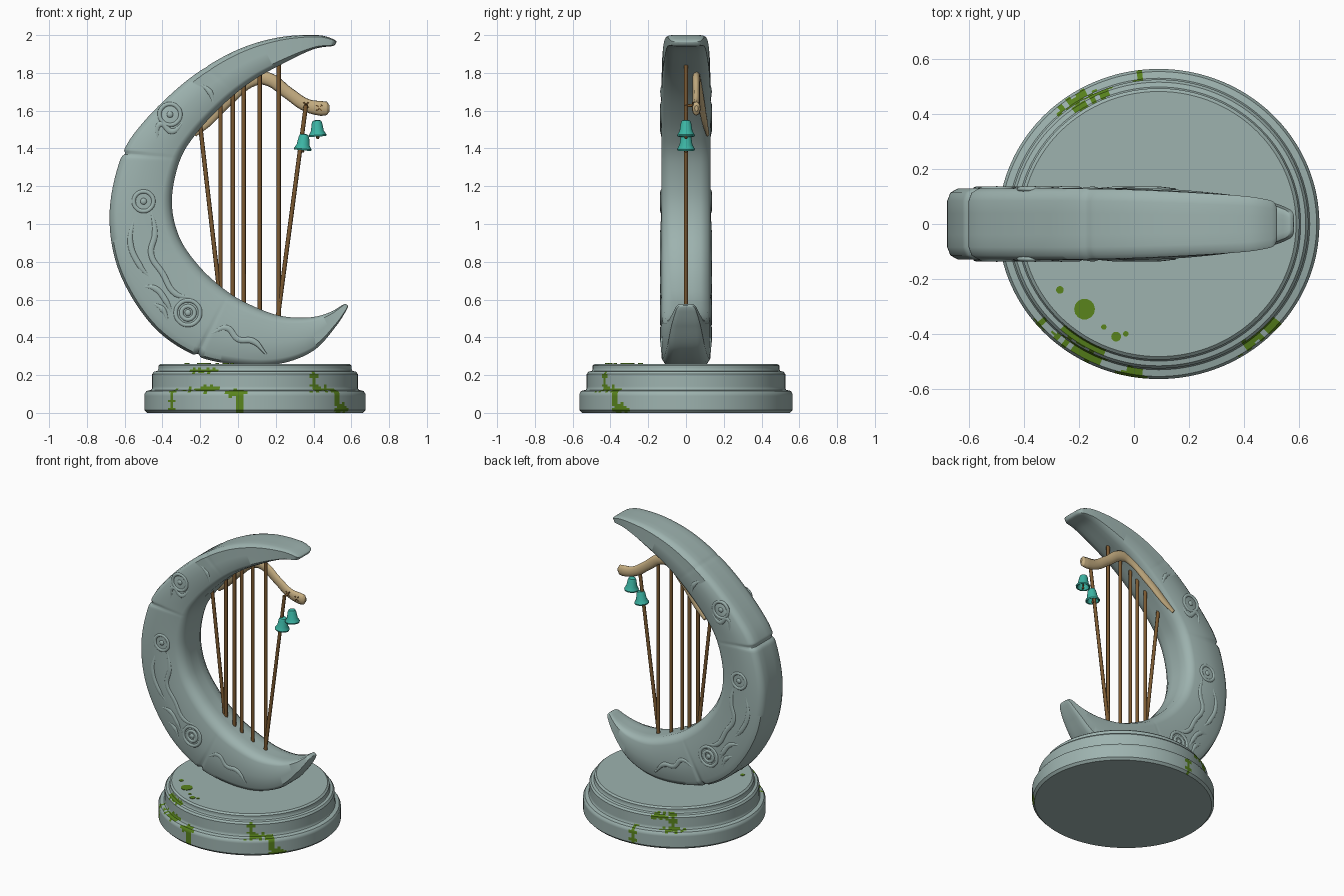
import bpy, bmesh, math
from mathutils import Vector

if "Cube" in bpy.data.objects:
    bpy.data.objects.remove(bpy.data.objects["Cube"])


def material(name, rgb):
    m = bpy.data.materials.new(name)
    m.use_nodes = True
    m.diffuse_color = (*rgb, 1)
    m.node_tree.nodes["Principled BSDF"].inputs["Base Color"].default_value = (*rgb, 1)
    return m


STONE = material("grey green stone", (.34, .45, .43))
MOSS = material("moss green", (.1, .23, .012))
CORD = material("brown string", (.2, .1, .03))
WOOD = material("pale wood", (.56, .42, .22))
TEAL = material("teal metal", (.045, .46, .37))


def smooth(ob, angle):
    bpy.ops.object.select_all(action="DESELECT")
    ob.select_set(True)
    bpy.context.view_layer.objects.active = ob
    bpy.ops.object.shade_smooth_by_angle(angle=math.radians(angle))


def loft(name, rings, mats, angle=40, rule=None):
    """Skin a list of point rings, cap both ends, colour faces by a rule."""
    bm = bmesh.new()
    rows = [[bm.verts.new(p) for p in ring] for ring in rings]
    n = len(rows[0])
    for a, b in zip(rows, rows[1:]):
        for i in range(n):
            bm.faces.new((a[i], a[(i + 1) % n], b[(i + 1) % n], b[i]))
    bm.faces.new(rows[0])
    bm.faces.new(rows[-1])
    bmesh.ops.recalc_face_normals(bm, faces=bm.faces)
    if rule:
        for f in bm.faces:
            f.material_index = rule(f.calc_center_median())
    mesh = bpy.data.meshes.new(name)
    bm.to_mesh(mesh)
    bm.free()
    for m in mats:
        mesh.materials.append(m)
    ob = bpy.data.objects.new(name, mesh)
    bpy.context.collection.objects.link(ob)
    smooth(ob, angle)
    return ob


def lathe(name, profile, mats, segs, rule=None):
    turn = [math.tau * i / segs for i in range(segs)]
    rings = [[(r * math.cos(a), r * math.sin(a), z) for a in turn] for r, z in profile]
    return loft(name, rings, mats, 35, rule)


def tube(name, points, radius, mat, radii=None, cyclic=False, flat=1, curved=True):
    """Round rod along a path; flat squashes its thickness in y."""
    cu = bpy.data.curves.new(name, "CURVE")
    cu.dimensions = "3D"
    cu.bevel_depth = radius
    cu.bevel_resolution = 2
    cu.resolution_u = 6
    cu.use_fill_caps = True
    cu.materials.append(mat)
    sp = cu.splines.new("BEZIER" if curved else "POLY")
    pts = sp.bezier_points if curved else sp.points
    pts.add(len(points) - 1)
    for i, (p, co) in enumerate(zip(pts, points)):
        co = (co[0], co[1] / flat, co[2])
        p.co = co if curved else (*co, 1)
        p.radius = radii[i] if radii else 1
        if curved:
            p.handle_left_type = p.handle_right_type = "AUTO"
    sp.use_cyclic_u = cyclic
    ob = bpy.data.objects.new(name, cu)
    bpy.context.collection.objects.link(ob)
    ob.scale.y = flat
    bpy.ops.object.select_all(action="DESELECT")
    ob.select_set(True)
    bpy.context.view_layer.objects.active = ob
    bpy.ops.object.convert(target="MESH")
    smooth(bpy.context.object, 50)
    return bpy.context.object


# Stepped round base, with moss as patches: angle, half width, low z, high z
PATCHES = [(-98, 2.5, 0, .12), (-100, 6, .09, .125), (-139, 2, .01, .12),
           (-38, 5, 0, .05), (-42, 2, .03, .13), (-116, 5, .11, .15),
           (-125, 12, .118, .13), (-55, 2, .12, .22), (-50, 9, .115, .14),
           (-122, 10, .212, .235), (97, 2.5, 0, .13), (123, 9, .115, .13),
           (123, 3, .12, .23), (114, 6, .19, .225)]


def moss_rule(c):
    ang = math.degrees(math.atan2(c.y, c.x))
    if math.hypot(c.x, c.y) < .4:
        return 0
    for a, half, low, high in PATCHES:
        ragged = .8 + .3 * math.sin(c.z * 130 + a)
        rise = .007 * math.sin(ang * 1.3)
        if abs(ang - a) < half * ragged and low + rise <= c.z <= high + rise:
            return 1
    return 0


outline = [(.57, 0), (.585, .015), (.585, .1), (.575, .116), (.55, .122), (.545, .13),
           (.545, .205), (.535, .218), (.517, .222), (.512, .23), (.512, .25), (.5, .26)]
profile = []
for p, q in zip(outline, outline[1:]):
    steps = max(1, math.ceil(math.dist(p, q) / .012))
    profile += [Vector(p).lerp(Vector(q), k / steps) for k in range(steps)]
profile.append(outline[-1])
base = lathe("stepped_base", profile, [STONE, MOSS], 180, moss_rule)
base.location.x = .09
base.scale.y = .965

# Moss spots on the top of the base
for x, y, r in [(-.18, -.31, .038), (-.27, -.24, .014), (-.065, -.41, .018),
                (-.11, -.375, .01), (-.03, -.4, .01)]:
    spot = lathe("moss_spot", [(r, .255), (r, .263)], [MOSS], 14)
    spot.location = (x, y, 0)

# Crescent frame: outer x, z, inner x, z, half depth
KEYS = [Vector(k) for k in [
    (.525, 1.97, .51, 1.942, .08), (.42, 2, .4, 1.925, .1), (.2, 1.985, .24, 1.85, .115),
    (-.03, 1.91, .08, 1.76, .125), (-.27, 1.76, -.07, 1.64, .13),
    (-.5, 1.54, -.22, 1.48, .13), (-.62, 1.35, -.31, 1.33, .13),
    (-.68, 1.05, -.35, 1.12, .13), (-.63, .75, -.31, .93, .13),
    (-.46, .47, -.2, .77, .13), (-.24, .31, -.06, .645, .13), (0, .255, .07, .57, .13),
    (.22, .26, .22, .515, .12), (.4, .33, .37, .505, .1), (.52, .46, .48, .53, .075),
    (.587, .565, .565, .58, .045)]]
CRACKS = [(3.6, .02), (5.9, .07), (10.1, .06)]
half = [(0, .3), (0, .65), (.035, .88), (.12, 1), (.45, 1), (.85, 1), (.94, .9), (1, .6), (1, .25)]
section = half + [(s, -w) for s, w in reversed(half)]


def spline(t):
    i = min(int(t), len(KEYS) - 2)
    u = t - i
    a, b, c, d = (KEYS[min(max(j, 0), len(KEYS) - 1)] for j in range(i - 1, i + 3))
    return b + .5 * u * (c - a + u * (2 * a - 5 * b + 4 * c - d + u * (3 * (b - c) + d - a)))


rings = []
last = len(KEYS) - 1
for k in range(last * 24 + 1):
    t = k / 24
    ox, oz, ix, iz, w = spline(t)
    edge = min(1, min(t, last - t) / .35)
    cap = .5 + .5 * math.sqrt(1 - (1 - edge) ** 2)
    ring = []
    for s, y in section:
        dent = sum(d * math.exp(-((t - c) / .05) ** 2) for c, d in CRACKS) * max(0, 1 - 1.5 * s)
        f = .5 + (s - .5) * cap * (1 - 1.3 * dent)
        ring.append((ox + (ix - ox) * f, y * w * cap * (1 - dent), oz + (iz - oz) * f))
    rings.append(ring)
loft("crescent_frame", rings, [STONE], 40)

# Carved relief on both faces of the crescent
VINES = [[(-.46, 1.08), (-.44, .95), (-.46, .84), (-.4, .74), (-.33, .63), (-.25, .61)],
         [(-.55, 1.03), (-.57, .9), (-.52, .78), (-.47, .72)],
         [(-.5, .67), (-.44, .66), (-.38, .59), (-.35, .53)],
         [(-.45, .58), (-.4, .55), (-.37, .48)],
         [(-.14, .42), (-.06, .45), (0, .39), (.08, .38), (.15, .31)],
         [(-.43, 1.45), (-.41, 1.53), (-.35, 1.49), (-.29, 1.54)],
         [(-.2, 1.74), (-.15, 1.7), (-.13, 1.64)]]
RINGS = [(-.265, .53, .065), (-.265, .53, .035), (-.5, 1.12, .052), (-.36, 1.58, .055)]
for side in (-1, 1):
    y = side * .127
    for path in VINES:
        ends = [.3] + [1] * (len(path) - 2) + [.3]
        tube("relief_vine", [(x, y, z) for x, z in path], .017, STONE, ends, flat=.6)
    for x, z, r in RINGS:
        loop = [(x + r * math.cos(a), y, z + r * math.sin(a))
                for a in (math.tau * i / 8 for i in range(8))]
        tube("relief_ring", loop, .012, STONE, cyclic=True, flat=.8)
    for x, z, r in RINGS[1:]:
        bpy.ops.mesh.primitive_uv_sphere_add(segments=16, ring_count=8, radius=.018,
                                             location=(x, y, z))
        knob = bpy.context.object
        knob.name = "relief_knob"
        knob.scale.y = .6
        knob.data.materials.append(STONE)
        smooth(knob, 60)

# Strings: top x, z, bottom x, z
for x1, z1, x2, z2 in [(-.2, 1.52, -.1, .65), (-.093, 1.66, -.093, .64),
                       (-.027, 1.7, -.027, .6), (.03, 1.75, .03, .57),
                       (.115, 1.81, .115, .53), (.215, 1.86, .215, .5),
                       (.36, 1.63, .21, .5)]:
    tube("harp_string", [(x1, 0, z1), (x2, 0, z2)], .0115, CORD, curved=False)

# Bent wooden branch behind the strings, with lashings near its tip
branch = [(-.23, .115, 1.475), (-.16, .1, 1.54), (-.04, .075, 1.67), (.08, .058, 1.765), (.15, .055, 1.77),
          (.27, .055, 1.69), (.36, .055, 1.63), (.44, .055, 1.612), (.47, .055, 1.612),
          (.485, .055, 1.612)]
tube("wooden_branch", branch, .036, WOOD, [.4, .7, .95, 1, 1, .9, .95, 1.1, 1, .45], flat=.6)
for x, z in [(.36, 1.63), (.43, 1.614)]:
    for tilt in (-.015, .015):
        tube("lashing", [(x - .014, .036, z - tilt), (x + .014, .036, z + tilt)],
             .004, CORD, curved=False)
tube("string_tie", [(.36, 0, 1.625), (.36, .05, 1.63)], .008, CORD, curved=False)

# Two small bells with clappers
bell = [(.006, .088), (.022, .084), (.028, .07), (.034, .03), (.047, .008), (.045, 0),
        (.038, .002), (.028, .03), (.02, .07)]
for x, z, lean in [(.342, 1.39, .1), (.422, 1.463, -.06)]:
    body = lathe("bell", bell, [TEAL], 20)
    clapper = lathe("bell_clapper", [(.004, .07), (.004, .005), (.01, -.003), (.006, -.012)],
                    [CORD], 10)
    for ob in (body, clapper):
        ob.location = (x, 0, z)
        ob.rotation_euler.y = lean
